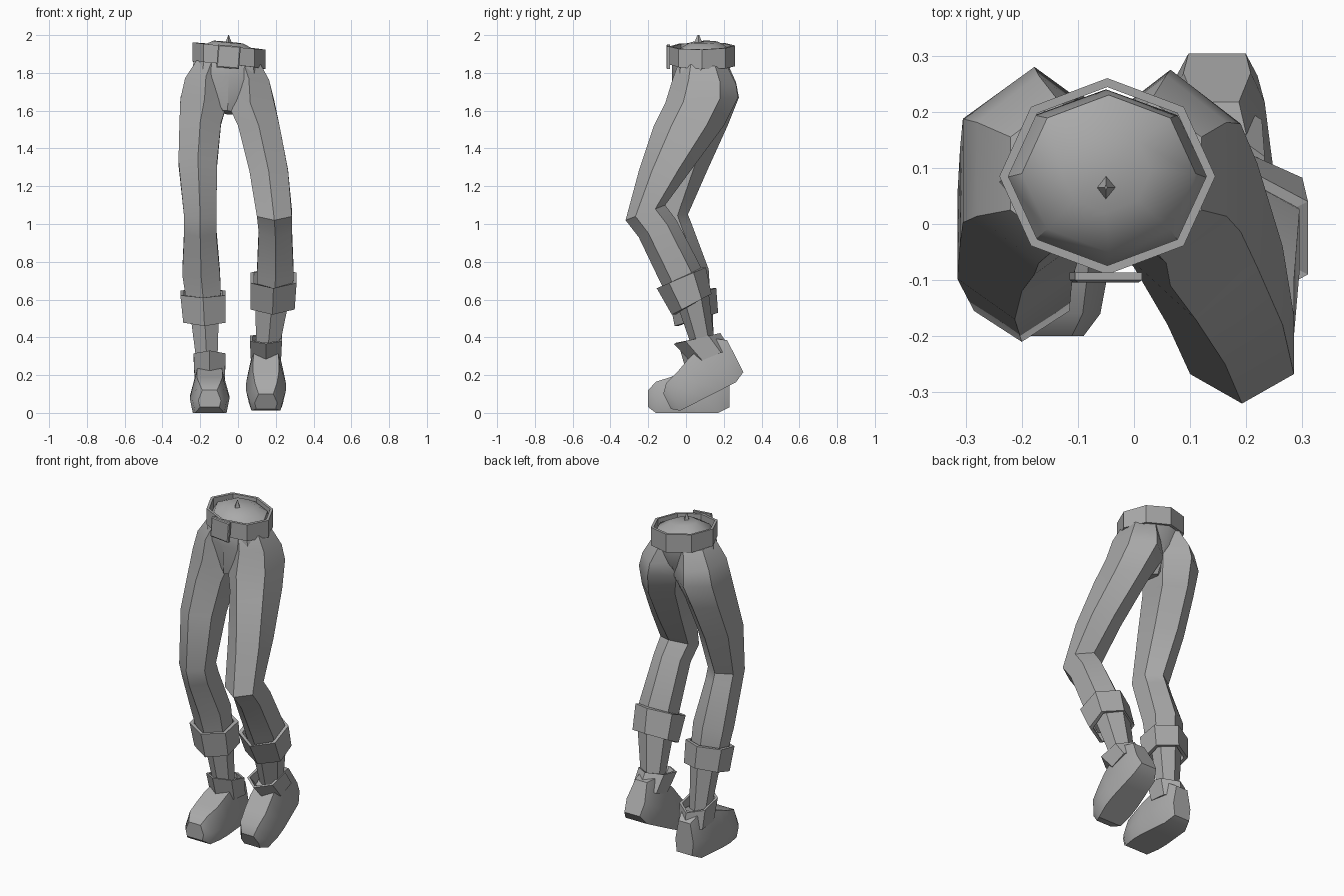
import bpy, bmesh, math
from mathutils import Matrix, Vector

if "Cube" in bpy.data.objects:
    bpy.data.objects.remove(bpy.data.objects["Cube"])

grey = bpy.data.materials.new("plain grey")
grey.use_nodes = True
colour = (0.4, 0.4, 0.4, 1)
grey.diffuse_color = colour
grey.node_tree.nodes["Principled BSDF"].inputs["Base Color"].default_value = colour


def finish(name, bm, angle=30, matrix=None):
    bmesh.ops.recalc_face_normals(bm, faces=bm.faces)
    if matrix:
        bm.transform(matrix)
    mesh = bpy.data.meshes.new(name)
    bm.to_mesh(mesh)
    bm.free()
    mesh.materials.append(grey)
    ob = bpy.data.objects.new(name, mesh)
    bpy.context.collection.objects.link(ob)
    bpy.ops.object.select_all(action='DESELECT')
    ob.select_set(True)
    bpy.context.view_layer.objects.active = ob
    bpy.ops.object.shade_smooth_by_angle(angle=math.radians(angle))
    return ob


def ring(spec, sides, roll=0):
    """Polygon filling x0..x1, y0..y1, sloping from its front to its back height."""
    x0, x1, y0, y1, zf, zb = spec
    step = 2 * math.pi / sides
    widest = max(math.cos(i * step - math.pi / 2) for i in range(sides))
    pts = []
    for i in range(sides):
        c = math.cos(i * step - math.pi / 2) / widest
        s = math.sin(i * step - math.pi / 2)
        dx = c * (x1 - x0) / 2
        pts.append(Vector(((x0 + x1) / 2 + dx, (y0 + y1) / 2 + s * (y1 - y0) / 2,
                           (zf + zb) / 2 + s * (zb - zf) / 2 + roll * dx)))
    return pts


def loft(name, rings, closed=False, angle=30, matrix=None):
    """Skin a list of point loops; closed joins the last loop to the first."""
    bm = bmesh.new()
    loops = [[bm.verts.new(p) for p in r] for r in rings]
    n = len(loops[0])
    pairs = list(zip(loops, loops[1:]))
    if closed:
        pairs.append((loops[-1], loops[0]))
    else:
        bm.faces.new(loops[0])
        bm.faces.new(loops[-1])
    for a, b in pairs:
        for i in range(n):
            j = (i + 1) % n
            bm.faces.new((a[i], a[j], b[j], b[i]))
    return finish(name, bm, angle, matrix)


def tube(name, top, bottom, sides, wall, roll=0, matrix=None):
    """Open band with wall thickness."""
    def inset(s):
        return (s[0] + wall, s[1] - wall, s[2] + wall, s[3] - wall, s[4], s[5])
    specs = [bottom, top, inset(top), inset(bottom)]
    return loft(name, [ring(s, sides, roll) for s in specs], True, 20, matrix)


# Trouser legs, from waist to cuff
right_leg = [
    (-.22, -.05, -.04, .22, 1.87, 1.85), (-.28, -.06, -.07, .265, 1.78, 1.75),
    (-.305, -.05, -.09, .28, 1.66, 1.67), (-.31, -.09, -.12, .22, 1.54, 1.52),
    (-.315, -.11, -.17, .12, 1.35, 1.3), (-.285, -.115, -.21, .01, 1.03, 1.05),
    (-.285, -.115, -.18, .03, .93, 1.0), (-.295, -.095, -.09, .12, .72, .76),
    (-.27, -.09, -.05, .13, .56, .6)]
left_leg = [
    (-.06, .12, -.04, .22, 1.85, 1.83), (-.05, .165, -.07, .265, 1.77, 1.74),
    (-.06, .19, -.11, .275, 1.64, 1.67), (0, .22, -.17, .2, 1.52, 1.52),
    (.06, .265, -.25, .03, 1.28, 1.29), (.1, .285, -.32, -.11, 1.02, 1.1),
    (.11, .285, -.25, -.05, .93, 1.02), (.1, .295, -.14, .08, .7, .77),
    (.1, .28, -.08, .1, .58, .66)]
for name, specs in (("right_leg", right_leg), ("left_leg", left_leg)):
    loft(name, [ring(s, 6) for s in specs], angle=35)

# Pelvis, closed by a low dome inside the belt
pelvis = [
    (-.09, -.02, -.06, .14, 1.6, 1.58), (-.25, .15, -.075, .21, 1.78, 1.74),
    (-.23, .13, -.075, .24, 1.87, 1.86), (-.2, .11, -.05, .23, 1.92, 1.93),
    (-.13, .03, .02, .17, 1.96, 1.965)]
loft("pelvis", [ring(s, 8, -.1) for s in pelvis], angle=40)
loft("waist_fold", [ring(s, 4) for s in (
    (-.07, -.03, .04, .09, 1.95, 1.95), (-.052, -.048, .06, .07, 2, 2))])

# Belt and buckle
tube("belt", (-.24, .145, -.09, .26, 1.94, 1.945), (-.24, .145, -.09, .26, 1.845, 1.835),
     8, .016, roll=-.1)
bm = bmesh.new()
bmesh.ops.create_cube(bm, size=1, matrix=Matrix.Diagonal((.12, .014, .12, 1)))
front = [f for f in bm.faces if f.normal.y < -.9]
bmesh.ops.inset_region(bm, faces=front, thickness=.008, depth=.004)
finish("buckle", bm, 20,
       Matrix.Translation((-.05, -.093, 1.885)) @ Matrix.Rotation(.08, 4, 'Y'))

# Rolled cuffs
tube("right_cuff", (-.305, -.065, -.09, .16, .61, .66), (-.29, -.065, -.06, .17, .46, .53), 6, .02)
tube("left_cuff", (.065, .31, -.155, .105, .66, .77), (.065, .3, -.075, .135, .52, .63), 6, .02)

# Ankles
loft("right_ankle", [ring(s, 6) for s in (
    (-.26, -.1, -.02, .14, .58, .6), (-.215, -.11, .05, .15, .22, .26))])
loft("left_ankle", [ring(s, 6) for s in (
    (.09, .27, -.05, .12, .58, .64), (.1, .2, .07, .16, .24, .3))])

# Shoes: sections from toe to heel as distance, half width, bottom, top
sections = [(-.04, .06, .03, .12), (0, .09, 0, .165), (.08, .105, 0, .19), (.15, .105, 0, .22),
            (.24, .095, 0, .25), (.33, .085, 0, .26), (.39, .06, .03, .22)]
outline = [(-.85, 0), (-1, .4), (-.65, 1), (.65, 1), (1, .4), (.85, 0)]
shoe = [[Vector((u * w, d, lo + v * (hi - lo))) for u, v in outline]
        for d, w, lo, hi in sections]
for side, spot, lift in (("right", (-.15, -.16, 0), 0), ("left", (.148, -.03, .012), 27)):
    place = Matrix.Translation(spot) @ Matrix.Rotation(math.radians(lift), 4, 'X')
    loft(side + "_shoe", shoe, angle=35, matrix=place)
    tube(side + "_shoe_collar", (-.085, .085, .13, .375, .33, .27),
         (-.08, .08, .17, .385, .19, .17), 6, .014, matrix=place)
